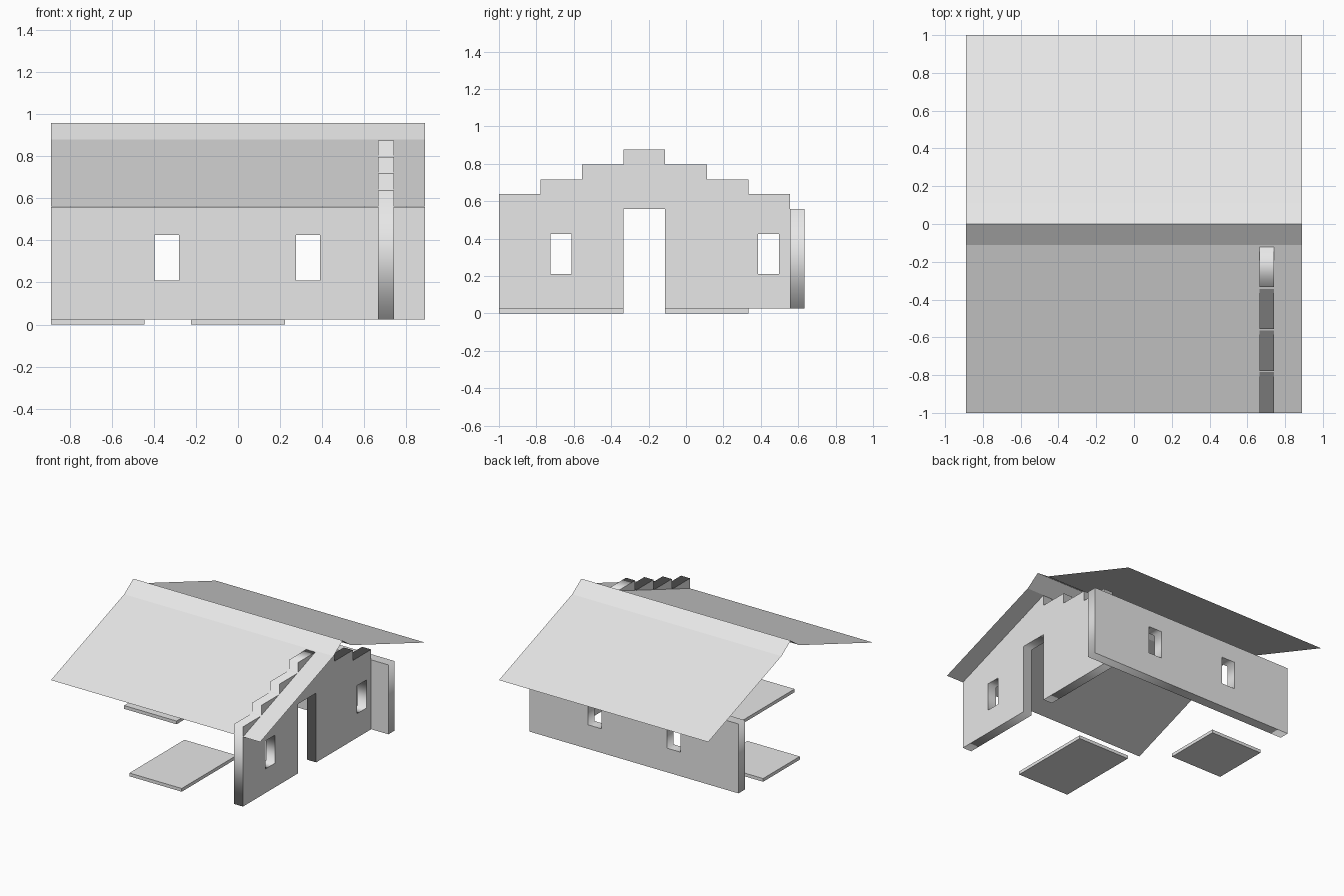
import bpy, bmesh, math
from mathutils import Matrix

if "Cube" in bpy.data.objects:
    bpy.data.objects.remove(bpy.data.objects["Cube"])

M = 2 / 9            # plan module
BASE = 0.025         # slab thickness / wall foot
TOP = 0.558          # wall head height
STEP = 0.0795        # rise of each gable step
SILL, HEAD = 0.21, 0.425

grey = bpy.data.materials.new("light grey")
grey.diffuse_color = (0.8, 0.8, 0.8, 1)
grey.use_nodes = True
grey.node_tree.nodes["Principled BSDF"].inputs["Base Color"].default_value = grey.diffuse_color


def finish(name, bm, normals=True):
    if normals:
        bmesh.ops.remove_doubles(bm, verts=bm.verts, dist=1e-4)
        bmesh.ops.recalc_face_normals(bm, faces=bm.faces)
    me = bpy.data.meshes.new(name)
    bm.to_mesh(me)
    bm.free()
    me.materials.append(grey)
    ob = bpy.data.objects.new(name, me)
    bpy.context.collection.objects.link(ob)
    return ob


def rect(a, b, lo, hi):
    return [(a, lo), (b, lo), (b, hi), (a, hi)]


def wall(name, loops, thickness, matrix):
    """Upright slab from an outline and window loops."""
    cu = bpy.data.curves.new(name + "_outline", 'CURVE')
    cu.dimensions = '2D'
    cu.fill_mode = 'BOTH'
    cu.extrude = thickness / 2
    for loop in loops:
        sp = cu.splines.new('POLY')
        sp.points.add(len(loop) - 1)
        for p, (u, v) in zip(sp.points, loop):
            p.co = (u, v, 0, 1)
        sp.use_cyclic_u = True
    tmp = bpy.data.objects.new(name + "_outline", cu)
    bpy.context.collection.objects.link(tmp)
    me = bpy.data.meshes.new_from_object(
        tmp.evaluated_get(bpy.context.evaluated_depsgraph_get()))
    bm = bmesh.new()
    bm.from_mesh(me)
    bm.transform(matrix)
    bpy.data.objects.remove(tmp)
    bpy.data.curves.remove(cu)
    bpy.data.meshes.remove(me)
    return finish(name, bm)


def slab(name, x0, x1, y0, y1):
    bm = bmesh.new()
    bmesh.ops.create_cube(bm, size=1)
    bm.transform(Matrix.Translation(((x0 + x1) / 2, (y0 + y1) / 2, BASE / 2))
                 @ Matrix.Diagonal((x1 - x0, y1 - y0, BASE, 1)))
    return finish(name, bm)


upright = Matrix.Rotation(math.pi / 2, 4, 'X')
quarter = Matrix.Rotation(math.pi / 2, 4, 'Z')

# Long back wall with two windows
wall("back_wall",
     [rect(-4 * M, 4 * M, BASE, TOP),
      rect(-0.396, -0.281, SILL, HEAD),
      rect(0.275, 0.39, SILL, HEAD)],
     0.077, Matrix.Translation((0, 0.594, 0)) @ upright)

# Stepped gable wall: outline starts at the door opening, goes round the steps
gable = [(-0.5 * M, TOP), (-0.5 * M, BASE), (2.5 * M, BASE)]
for i in range(7):
    level = TOP + STEP * (4 - abs(i - 3))
    y = (2.5 - i) * M
    gable += [(y, level), (y - M, level)]
gable += [(-1, BASE), (-1.5 * M, BASE), (-1.5 * M, TOP)]
wall("gable_wall",
     [gable,
      rect(-0.725, -0.613, SILL, HEAD),
      rect(0.385, 0.497, SILL, HEAD)],
     0.077, Matrix.Translation((0.704, 0, 0)) @ quarter @ upright)

# Thin roof sheet with a steeper ridge strip on each side
bm = bmesh.new()
profile = [(-1, 0.56), (-0.5 * M, 0.88), (0, 0.957), (0.5 * M, 0.88), (1, 0.56)]
rows = [[bm.verts.new((x, y, z)) for x in (-4 * M, 4 * M)] for y, z in profile]
for a, b in zip(rows, rows[1:]):
    bm.faces.new((a[0], a[1], b[1], b[0]))
finish("roof", bm, normals=False)

# Loose floor slabs
slab("front_floor_slab", -M, M, -1, -1.5 * M)
slab("side_floor_slab", -4 * M, -2 * M, -0.5 * M, 1.5 * M)
